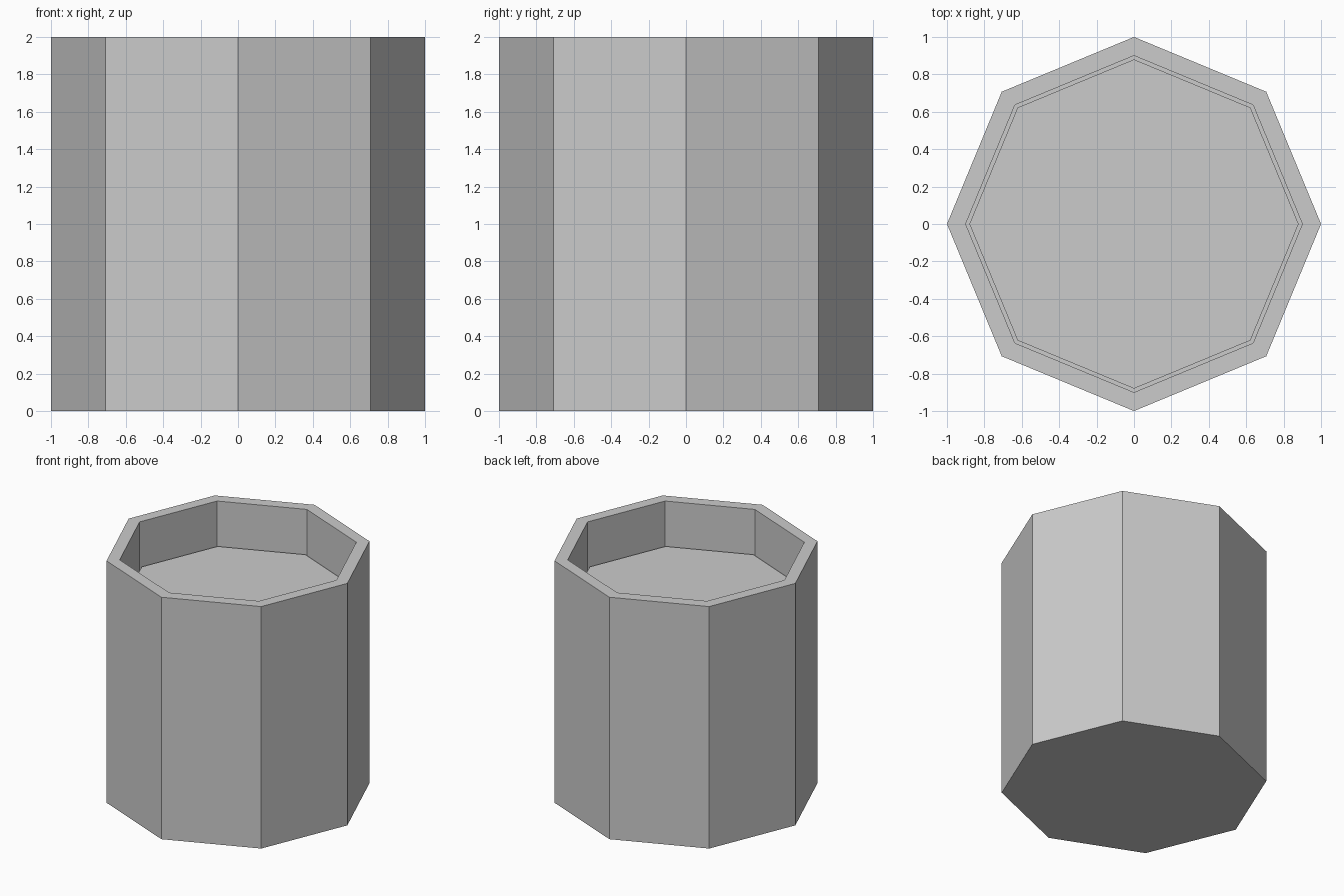
import bpy, bmesh
from math import cos, sin, pi

if "Cube" in bpy.data.objects:
    bpy.data.objects.remove(bpy.data.objects["Cube"])

SIDES = 8


def ring(bm, radius, z):
    """One octagon of vertices with corners on the x and y axes."""
    return [bm.verts.new((radius * cos(2 * pi * i / SIDES),
                          radius * sin(2 * pi * i / SIDES), z))
            for i in range(SIDES)]


def lathe(name, profile):
    """Octagonal shell through (radius, z) rings, capped at both ends."""
    bm = bmesh.new()
    rings = [ring(bm, r, z) for r, z in profile]
    for a, b in zip(rings, rings[1:]):
        for i in range(SIDES):
            j = (i + 1) % SIDES
            bm.faces.new((a[i], a[j], b[j], b[i]))
    if len(rings) > 1:
        bm.faces.new(rings[0][::-1])
    bm.faces.new(rings[-1])
    mesh = bpy.data.meshes.new(name)
    bm.to_mesh(mesh)
    bm.free()
    obj = bpy.data.objects.new(name, mesh)
    bpy.context.collection.objects.link(obj)
    return obj


# Hollow pot: outer wall, rim, inner wall and floor
lathe("pot", [(1.0, 0.0), (1.0, 2.0), (0.9, 2.0), (0.9, 0.1)])

# Flat filling surface, slightly smaller than the opening
lathe("filling", [(0.88, 1.634)])
